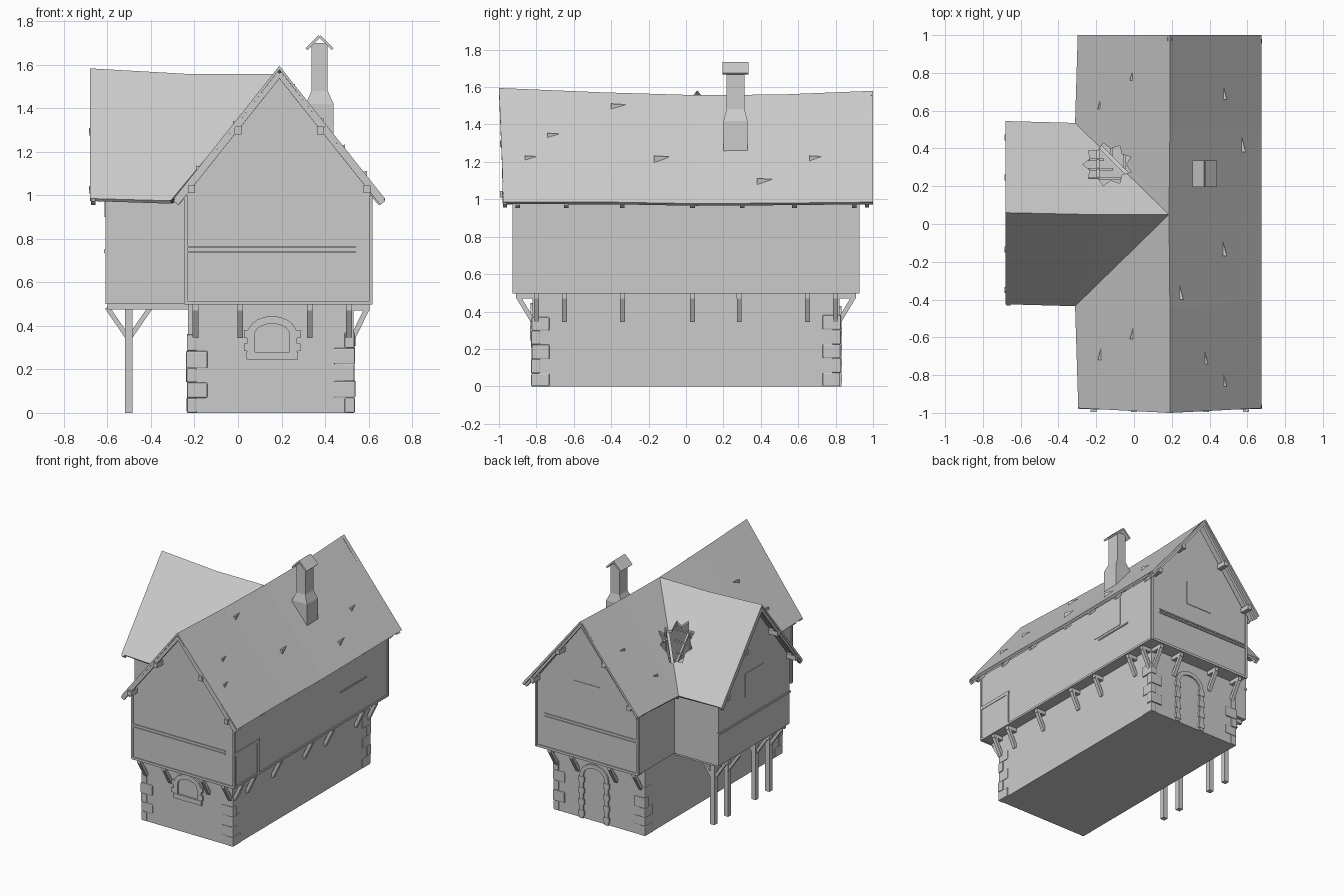
import bpy, bmesh, math, random
from mathutils import Vector, Matrix

random.seed(4)
if "Cube" in bpy.data.objects:
    bpy.data.objects.remove(bpy.data.objects["Cube"])

grey = bpy.data.materials.new("plain grey")
grey.use_nodes = True
grey.diffuse_color = (0.6, 0.6, 0.6, 1)
grey.node_tree.nodes["Principled BSDF"].inputs["Base Color"].default_value = (0.6, 0.6, 0.6, 1)


def finish(name, bm, recalc=True):
    if recalc:
        bmesh.ops.recalc_face_normals(bm, faces=bm.faces)
    mesh = bpy.data.meshes.new(name)
    bm.to_mesh(mesh)
    bm.free()
    obj = bpy.data.objects.new(name, mesh)
    mesh.materials.append(grey)
    bpy.context.collection.objects.link(obj)
    return obj


def mesh_of(name, points, faces, recalc=True):
    bm = bmesh.new()
    vs = [bm.verts.new(p) for p in points]
    for f in faces:
        bm.faces.new([vs[i] for i in f])
    return finish(name, bm, recalc)


def box(name, lo, hi, bevel=0.0):
    lo, hi = Vector(lo), Vector(hi)
    bm = bmesh.new()
    size = Matrix.Diagonal((hi - lo).to_4d())
    size[3][3] = 1
    bmesh.ops.create_cube(bm, size=1, matrix=Matrix.Translation((lo + hi) / 2) @ size)
    if bevel:
        bmesh.ops.bevel(bm, geom=bm.edges[:], offset=bevel, segments=2, affect='EDGES', profile=0.5)
    return finish(name, bm)


def beam(name, a, b, w=0.025, h=0.025):
    a, b = Vector(a), Vector(b)
    bm = bmesh.new()
    rot = (b - a).to_track_quat('X', 'Z').to_matrix().to_4x4()
    scale = Matrix.Diagonal(((b - a).length, w, h, 1))
    bmesh.ops.create_cube(bm, size=1, matrix=Matrix.Translation((a + b) / 2) @ rot @ scale)
    return finish(name, bm)


def extrude(bm, vec):
    out = bmesh.ops.extrude_face_region(bm, geom=bm.faces[:])
    bmesh.ops.translate(bm, vec=vec, verts=[v for v in out["geom"] if isinstance(v, bmesh.types.BMVert)])


# Main storeys: ground floor, jettied upper floor and side wing
RX, WY = 0.19, 0.055
box("ground_floor", (-0.23, -0.82, 0), (0.53, 0.82, 0.5))
section = [(-0.24, 0.5), (0.61, 0.5), (0.61, 1.01), (RX, 1.555), (-0.24, 1.01)]
mesh_of("upper_floor", [(x, y, z) for y in (-0.92, 0.92) for x, z in section],
        [(0, 1, 2, 3, 4), (9, 8, 7, 6, 5), (1, 6, 7, 2), (5, 0, 4, 9), (0, 5, 6, 1)], False)
section = [(0.48, 0.5), (-0.37, 0.5), (-0.37, 1.01), (WY, 1.54), (0.48, 1.01)]
mesh_of("side_wing", [(x, y, z) for x in (-0.61, -0.24) for y, z in section],
        [(0, 1, 2, 3, 4), (1, 6, 7, 2), (5, 0, 4, 9), (0, 5, 6, 1)], False)

# Sagging cross-shaped roof
E = 0.985
roof_points = [
    (RX, -1, 1.595), (RX, -0.45, 1.572), (0.185, 0.05, 1.557), (RX, 0.5, 1.56), (RX, 1, 1.58),
    (0.675, -0.975, E), (0.675, -0.4, E), (0.675, 0.05, E - 0.008), (0.675, 0.5, E - 0.005), (0.675, 1, E),
    (-0.295, -0.975, E), (-0.312, -0.435, E - 0.01), (-0.312, 0.535, E - 0.01), (-0.298, 1, E),
    (-0.68, -0.425, E), (-0.68, 0.545, E), (-0.68, 0.06, 1.583), (-0.22, 0.05, 1.557)]
roof = mesh_of("roof", roof_points, [
    (5, 6, 1, 0), (6, 7, 2, 1), (7, 8, 3, 2), (8, 9, 4, 3),
    (10, 0, 1, 11), (11, 1, 2), (12, 2, 3), (12, 3, 4, 13),
    (14, 11, 17, 16), (11, 2, 17), (12, 15, 16, 17), (12, 17, 2)], False)
solid = roof.modifiers.new("thickness", 'SOLIDIFY')
solid.thickness, solid.offset = 0.018, -1

# Jagged hole broken through the valley
bm = bmesh.new()
outline = []
for i in range(18):
    a = i * math.tau / 18
    r = 0.115 if i % 2 else 0.085
    outline.append(bm.verts.new((-0.14 + 1.15 * r * math.cos(a), 0.315 + r * math.sin(a), 1.05)))
bm.faces.new(outline)
extrude(bm, (0, 0, 0.6))
cutter = finish("hole_cutter", bm)
cutter.hide_render = True
cut = roof.modifiers.new("hole", 'BOOLEAN')
cut.operation, cut.solver, cut.object = 'DIFFERENCE', 'EXACT', cutter
bpy.context.view_layer.objects.active = roof
roof.select_set(True)
for m in ("thickness", "hole"):
    bpy.ops.object.modifier_apply(modifier=m)
bpy.data.objects.remove(cutter)

# Exposed timbers inside the hole
beam("valley_rafter", (0.17, 0.06, 1.51), (-0.3, 0.53, 0.95), 0.02, 0.02)
for y in (0.24, 0.29, 0.34):
    z = 1.53 - 1.2 * (y - WY)
    beam("roof_batten", (-0.3, y, z), (0.18 - y, y, z), 0.015, 0.01)
for x in (-0.12, -0.05):
    z = 1.53 - 1.2 * (RX - x)
    beam("roof_batten", (x, 0.24 - x, z), (x, 0.46, z), 0.015, 0.01)
beam("roof_rafter", (-0.19, 0.15, 1.41), (-0.19, 0.46, 1.04), 0.015, 0.015)

# Barge boards and purlin ends on the three gables
for s in (-1, 1):
    for x in (-0.285, 0.665):
        beam("barge_board", (RX, s * 0.98, 1.56), (x, s * 0.968, 0.965), 0.022, 0.03)
        for t in (0.4, 0.85):
            px, pz = RX + (x - RX) * t, 1.54 - 0.6 * t
            box("purlin_end", (px - 0.016, s * 0.95 - 0.045, pz - 0.02), (px + 0.016, s * 0.95 + 0.045, pz + 0.015))
    beam("barge_board", (-0.665, WY, 1.55), (-0.665, WY + s * 0.475, 0.965), 0.022, 0.03)
    for t in (0.4, 0.85):
        py, pz = WY + s * 0.475 * t, 1.53 - 0.59 * t
        box("purlin_end", (-0.685, py - 0.016, pz - 0.02), (-0.6, py + 0.016, pz + 0.015))

# Rafter tails under the long eaves
for y in (-0.9, -0.64, -0.34, 0.035, 0.3, 0.58, 0.9):
    beam("rafter_tail", (0.59, y, 1.035), (0.655, y, 0.96), 0.025, 0.02)
    if abs(y) > 0.57:
        beam("rafter_tail", (-0.22, y, 1.035), (-0.28, y, 0.96), 0.025, 0.02)

# Lifted roof tiles
for x, y in ((0.47, 0.7), (0.57, 0.42), (0.47, -0.13), (0.24, -0.36), (0.37, -0.7), (0.47, -0.82),
             (0, 0.8), (-0.17, 0.65), (0, -0.57), (-0.17, -0.68)):
    s = 1 if x > RX else -1
    z = 1.567 - 1.21 * abs(x - RX)
    mesh_of("lifted_tile", [(x, y - 0.04, z), (x, y + 0.04, z), (x + s * 0.022, y - 0.04, z + 0.005),
                            (x + s * 0.022, y - 0.04, z - 0.04)], [(0, 1, 2), (0, 2, 3), (1, 3, 2), (0, 3, 1)])

# Chimney with a small pitched cap
cx, cy = 0.375, 0.265
levels = [(1.25, 0.064, 0.064), (1.42, 0.064, 0.064), (1.48, 0.037, 0.048), (1.7, 0.037, 0.048)]
corners = ((-1, -1), (1, -1), (1, 1), (-1, 1))
mesh_of("chimney", [(cx + a * w, cy + b * d, z) for z, w, d in levels for a, b in corners],
        [(4 * k + i, 4 * k + (i + 1) % 4, 4 * k + 4 + (i + 1) % 4, 4 * k + 4 + i)
         for k in range(3) for i in range(4)] + [(12, 13, 14, 15), (3, 2, 1, 0)])
for s in (-1, 1):
    beam("chimney_cap", (cx, cy, 1.731), (cx + s * 0.06, cy, 1.671), 0.14, 0.012)

# Thin wall rails, sill beams and corner posts
for s in (-1, 1):
    y = s * 0.92
    for z in (0.74, 0.762):
        box("wall_rail", (-0.235, y - 0.007, z - 0.005), (0.54, y + 0.007, z + 0.005))
    box("sill_beam", (-0.245, y - 0.007, 0.497), (0.615, y + 0.007, 0.515))
    for x in (-0.24, 0.61):
        box("corner_post", (x - 0.008, y - 0.008, 0.5), (x + 0.008, y + 0.008, 1.0))
box("wall_rail", (-0.616, -0.375, 0.735), (-0.6, 0.485, 0.75))
box("sill_beam", (0.6, -0.92, 0.497), (0.617, 0.92, 0.512))
box("wall_rail", (0.6, 0.35, 0.738), (0.616, 0.66, 0.748))
box("wall_rail", (0.6, -0.91, 0.74), (0.617, -0.62, 0.764))
box("side_post", (0.6, -0.645, 0.51), (0.617, -0.625, 0.74))


# Shutter plates
box("side_shutter", (0.605, 0.3, 0.765), (0.613, 0.58, 0.985))
box("side_panel", (0.605, -0.9, 0.515), (0.613, -0.65, 0.74))
box("back_shutter", (0.075, 0.915, 0.9), (0.295, 0.924, 1.08))
box("wing_shutter", (-0.614, WY - 0.11, 0.9), (-0.605, WY + 0.11, 1.08))


# Jetty brackets
def bracket(x, y, nx, ny, reach):
    a, n = Vector((x, y, 0)), Vector((nx, ny, 0))
    up = Vector((0, 0, 1))
    beam("bracket_arm", a - n * 0.01 + up * 0.485, a + n * reach + up * 0.485, 0.028, 0.028)
    beam("bracket_strut", a + up * 0.35, a + n * (reach - 0.012) + up * 0.48, 0.026, 0.024)


for s in (-1, 1):
    for x in (-0.195, 0.01, 0.33, 0.51):
        bracket(x, s * 0.82, 0, s, 0.09)
for y in (-0.8, -0.65, -0.34, 0.035, 0.285, 0.65, 0.8):
    bracket(0.53, y, 1, 0, 0.075)

# Posts with forked braces under the wing
for off in (-0.33, -0.165, 0.165, 0.33):
    y = WY + off
    box("wing_post", (-0.52, y - 0.018, 0), (-0.484, y + 0.018, 0.5))
    for s in (-1, 1):
        beam("post_brace", (-0.502, y, 0.34), (-0.502 + s * 0.1, y, 0.485), 0.022, 0.022)
for y in (-0.33, 0.44):
    beam("wing_joist", (-0.6, y, 0.487), (-0.23, y, 0.487), 0.025, 0.026)

# Rounded corner stones on the ground floor
for x, sx in ((-0.23, -1), (0.53, 1)):
    for sy in (-1, 1):
        z = 0.0
        for k in range(5):
            h = random.uniform(0.065, 0.08)
            long, short = (0.09, 0.04) if k % 2 else (0.04, 0.09)
            out = random.uniform(0.004, 0.01)
            xs = sorted((x + sx * out, x - sx * long))
            ys = sorted((sy * (0.82 + out), sy * (0.82 - short)))
            stone = box("corner_stone", (xs[0], ys[0], z), (xs[1], ys[1], z + h), 0.006)
            z += h


# Arched stone surrounds
def arch(name, cx, z0, half, spring, rise, width, y, s):
    bm = bmesh.new()

    def rim(w):
        pts = [(cx - half - w, z0)]
        for i in range(11):
            a = math.pi * (1 - i / 10)
            pts.append((cx + (half + w) * math.cos(a), spring + (rise + w) * math.sin(a)))
        pts.append((cx + half + w, z0))
        return [bm.verts.new((px, y - s * 0.005, pz)) for px, pz in pts]
    a, b = rim(0), rim(width)
    for i in range(len(a) - 1):
        bm.faces.new((a[i], a[i + 1], b[i + 1], b[i]))
    extrude(bm, (0, s * 0.017, 0))
    finish(name, bm)


arch("window_surround", 0.157, 0.25, 0.09, 0.36, 0.06, 0.025, -0.82, -1)
arch("window_frame", 0.157, 0.28, 0.08, 0.36, 0.05, 0.01, -0.82, -1)
box("window_sill", (0.04, -0.834, 0.245), (0.275, -0.81, 0.28))
for x in (0.045, 0.269):
    for z in (0.285, 0.345):
        box("window_stone", (x - 0.018, -0.833, z), (x + 0.018, -0.81, z + 0.035))
arch("door_surround", 0.19, 0, 0.09, 0.33, 0.07, 0.03, 0.82, 1)
for x in (0.085, 0.295):
    for k in range(4):
        box("door_stone", (x - 0.022, 0.81, 0.02 + k * 0.085), (x + 0.022, 0.834, 0.06 + k * 0.085))
